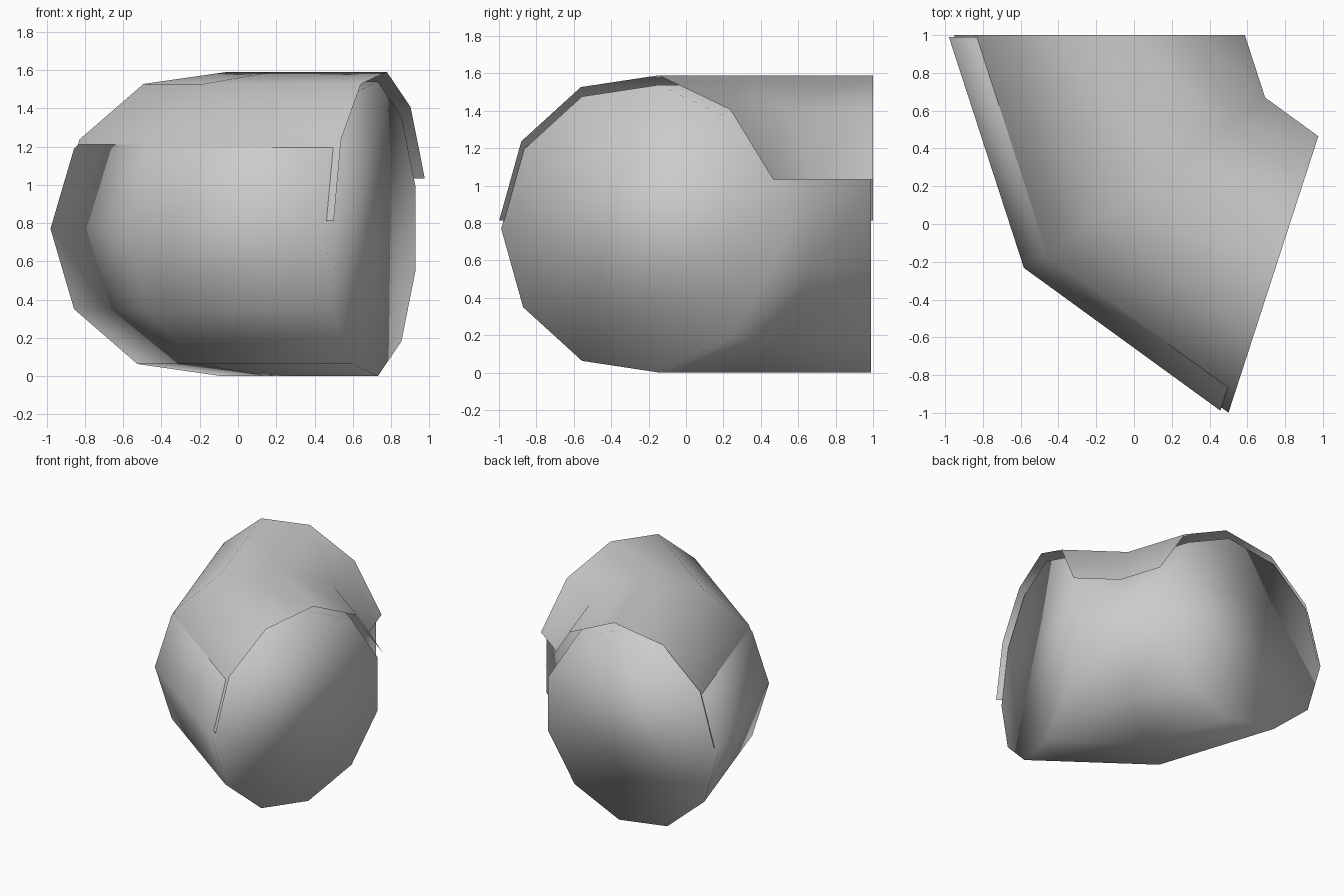
import bpy, bmesh
from math import sin, cos, pi, radians

if "Cube" in bpy.data.objects:
    bpy.data.objects.remove(bpy.data.objects["Cube"])

CENTRE = (1.10, 0.990, 0.77)   # bend centre
MAJOR, MINOR, SIDES = 1.303, 0.777, 11


def elbow(name, first, last, scale=1.0, shift=(0, 0, 0)):
    """Strip of a coarse elbow, two 36 degree bends, sides first..last (0 = outer).
    A full ring of sides is capped at both ends."""
    bm = bmesh.new()
    closed = last - first >= SIDES
    count = SIDES if closed else last - first + 1
    rings = []
    for i in range(3):
        a = pi + radians(36) * i
        ring = []
        for k in range(count):
            t = 2 * pi * (first + k) / SIDES
            rad = MAJOR + MINOR * cos(t)
            p = (CENTRE[0] + rad * cos(a), CENTRE[1] + rad * sin(a),
                 CENTRE[2] + MINOR * sin(t))
            ring.append(bm.verts.new([c * scale + s for c, s in zip(p, shift)]))
        rings.append(ring)
    for r0, r1 in zip(rings, rings[1:]):
        for k in range(count if closed else count - 1):
            n = (k + 1) % count
            bm.faces.new((r0[k], r1[k], r1[n], r0[n]))
    if closed:
        bm.faces.new(rings[0])
        bm.faces.new(rings[-1][::-1])
        bmesh.ops.recalc_face_normals(bm, faces=bm.faces)
    mesh = bpy.data.meshes.new(name)
    bm.to_mesh(mesh)
    bm.free()
    for f in mesh.polygons:
        f.use_smooth = True
    obj = bpy.data.objects.new(name, mesh)
    bpy.context.collection.objects.link(obj)
    return obj


# Closed bent body, soft shading runs over the end caps
elbow("elbow_body", 0, SIDES)
# Slightly larger half shell lying over the top
elbow("top_cover", 0, 5, 1.011, (0.038, 0, 0.034))
